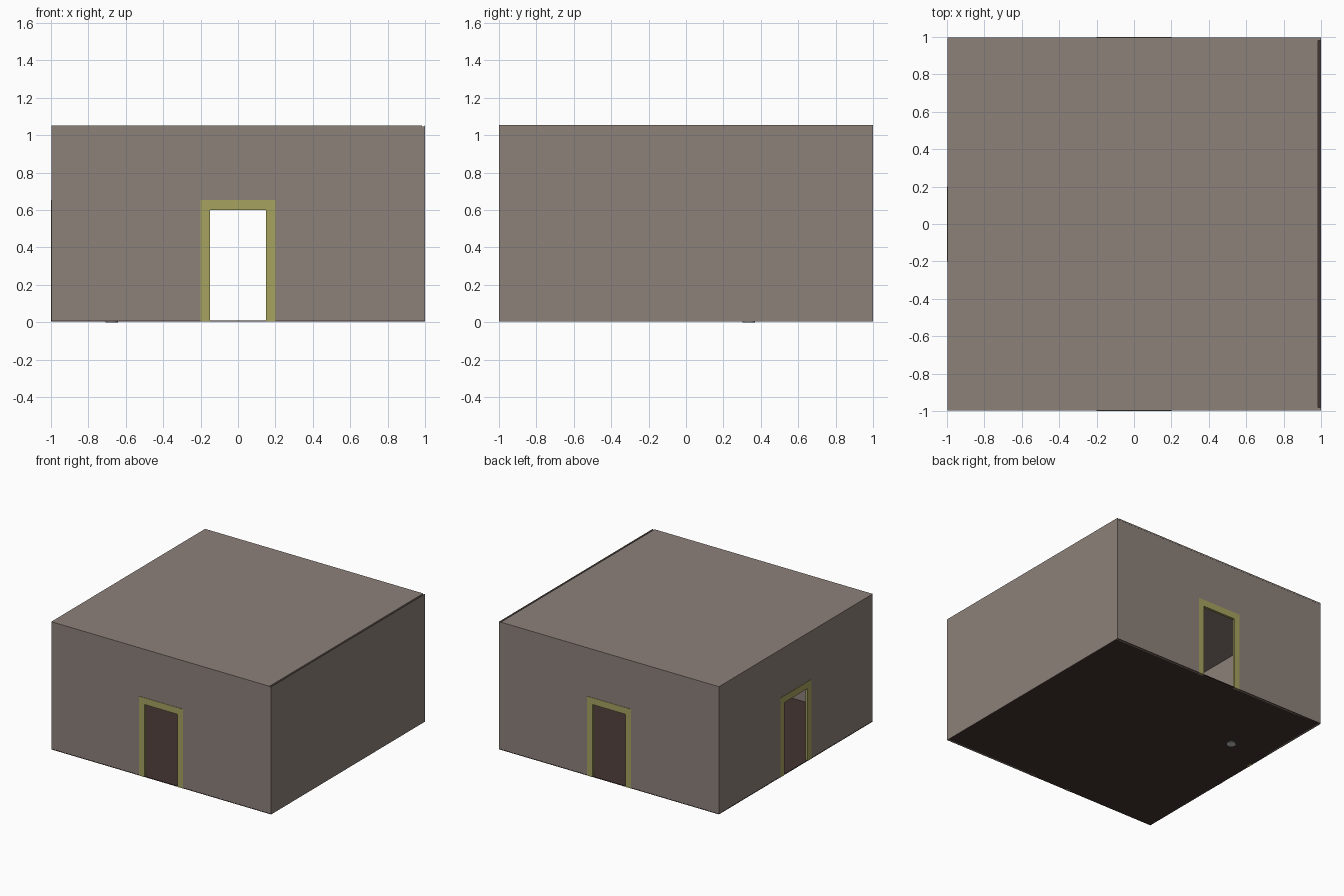
import bpy, bmesh
from math import pi
from mathutils import Matrix, Vector

if "Cube" in bpy.data.objects:
    bpy.data.objects.remove(bpy.data.objects["Cube"])

H = 1.053        # wall top
Z0 = 0.004       # floor underside
T = 0.015        # wall thickness


def material(name, rgb):
    m = bpy.data.materials.new(name)
    m.diffuse_color = (*rgb, 1)
    m.use_nodes = True
    m.node_tree.nodes["Principled BSDF"].inputs["Base Color"].default_value = m.diffuse_color
    return m


WALL = material("plaster", (0.27, 0.22, 0.195))
FRAME = material("door_trim", (0.38, 0.36, 0.115))
FLOOR = material("dark_floor", (0.055, 0.035, 0.03))


def add_object(name, bm, mat=None):
    bmesh.ops.recalc_face_normals(bm, faces=bm.faces)
    me = bpy.data.meshes.new(name)
    bm.to_mesh(me)
    bm.free()
    ob = bpy.data.objects.new(name, me)
    bpy.context.collection.objects.link(ob)
    if mat:
        me.materials.append(mat)
    return ob


def box(name, lo, hi, mat):
    bm = bmesh.new()
    lo, hi = Vector(lo), Vector(hi)
    m = Matrix.Translation((lo + hi) / 2) @ Matrix.Diagonal((*(hi - lo), 1))
    bmesh.ops.create_cube(bm, size=1, matrix=m)
    return add_object(name, bm, mat)


def arch(name, half, top, hole_half, hole_top, y0, y1, angle, mat):
    """Upright slab with a doorway, extruded from y0 to y1 and turned about z."""
    pts = [(-half, Z0), (-half, top), (half, top), (half, Z0),
           (hole_half, Z0), (hole_half, hole_top),
           (-hole_half, hole_top), (-hole_half, Z0)]
    bm = bmesh.new()
    face = bm.faces.new([bm.verts.new((x, y0, z)) for x, z in pts])
    ext = bmesh.ops.extrude_face_region(bm, geom=[face], use_keep_orig=True)
    new = [v for v in ext["geom"] if isinstance(v, bmesh.types.BMVert)]
    bmesh.ops.translate(bm, verts=new, vec=(0, y1 - y0, 0))
    bmesh.ops.rotate(bm, verts=bm.verts, matrix=Matrix.Rotation(angle, 3, 'Z'))
    return add_object(name, bm, mat)


# Three walls with doorways and trim: front, back, left
for side, angle in (("front", 0), ("back", pi), ("left", -pi / 2)):
    arch(side + "_wall", 0.997, H - 0.006, 0.155, 0.605,
         -0.997, -0.997 + T, angle, WALL)
    arch(side + "_door_frame", 0.2, 0.655, 0.15, 0.6,
         -1.0, -0.997 + T + 0.003, angle, FRAME)

# Solid right wall
box("right_wall", (0.997, -0.998, Z0), (1.0, 0.998, H), WALL)

# Roof stops just short of the right wall, leaving a narrow slot
box("roof", (-0.998, -0.998, H - 0.012), (0.984, 0.998, H), WALL)

# Floor
box("floor", (-0.998, -0.998, Z0), (0.998, 0.998, Z0 + 0.006), FLOOR)

# Small disc showing through the floor
bm = bmesh.new()
bmesh.ops.create_cone(bm, cap_ends=True, segments=24, radius1=0.034,
                      radius2=0.034, depth=0.014,
                      matrix=Matrix.Translation((-0.675, 0.335, 0.007)))
add_object("floor_disc", bm)
